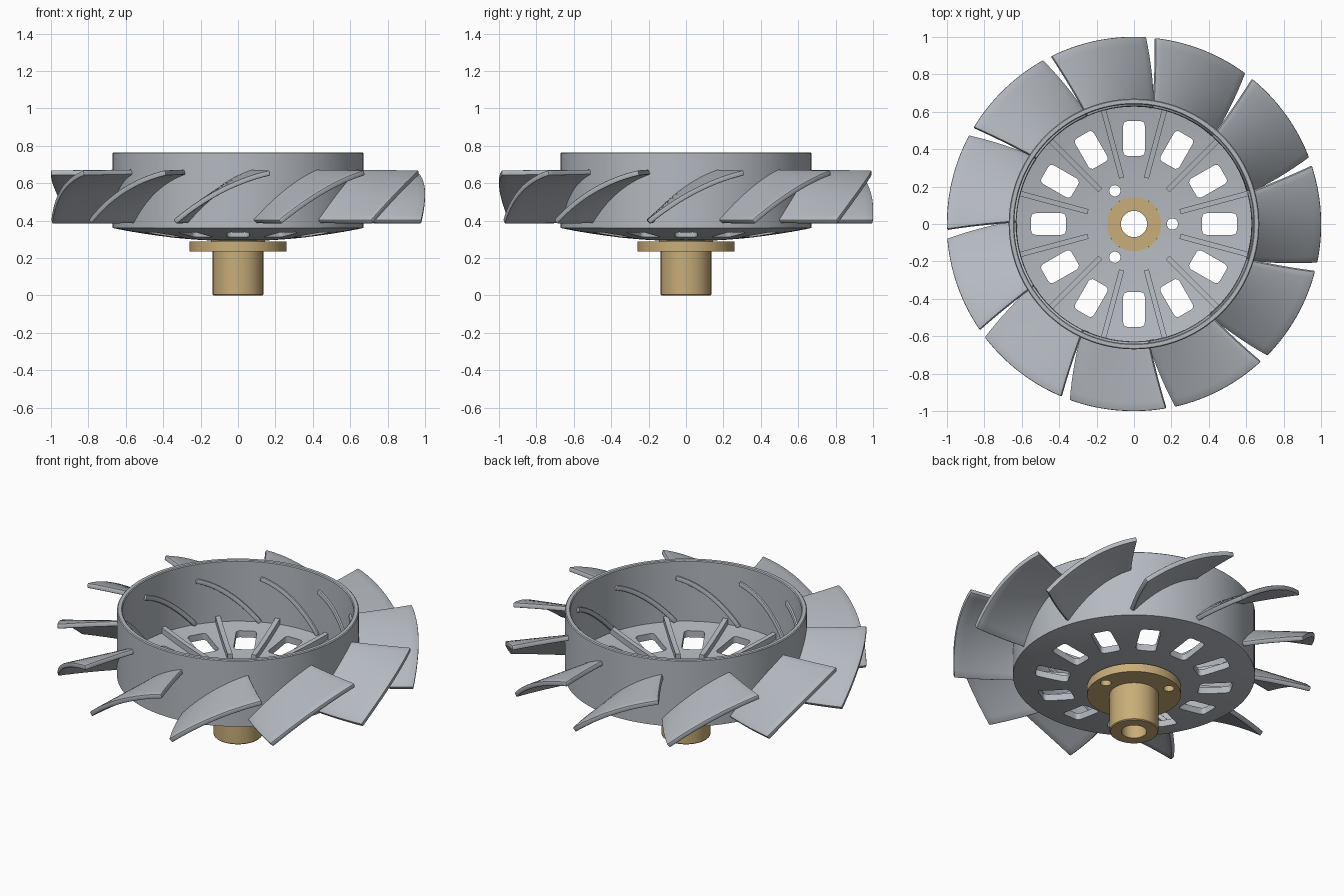
import bpy, bmesh
from math import sin, cos, pi, radians
from mathutils import Matrix, Vector

if "Cube" in bpy.data.objects:
    bpy.data.objects.remove(bpy.data.objects["Cube"])


def material(name, rgb):
    m = bpy.data.materials.new(name)
    m.use_nodes = True
    m.diffuse_color = (*rgb, 1)
    m.node_tree.nodes["Principled BSDF"].inputs["Base Color"].default_value = (*rgb, 1)
    return m


GREY = material("cast grey", (0.46, 0.49, 0.53))
BRASS = material("brass", (0.58, 0.42, 0.19))


def make(name, bm, mat):
    bmesh.ops.recalc_face_normals(bm, faces=bm.faces)
    me = bpy.data.meshes.new(name)
    bm.to_mesh(me)
    bm.free()
    me.materials.append(mat)
    ob = bpy.data.objects.new(name, me)
    bpy.context.scene.collection.objects.link(ob)
    return ob


def bake(ob):
    # apply the modifiers, then smooth with sharp edges kept
    dg = bpy.context.evaluated_depsgraph_get()
    me = bpy.data.meshes.new_from_object(ob.evaluated_get(dg))
    ob.modifiers.clear()
    ob.data = me
    bpy.ops.object.select_all(action='DESELECT')
    ob.select_set(True)
    bpy.context.view_layer.objects.active = ob
    bpy.ops.object.shade_smooth_by_angle(angle=radians(35))


def lathe(profile, steps=120):
    # closed (radius, height) loop revolved about z
    bm = bmesh.new()
    rings = [[bm.verts.new((r * cos(2 * pi * i / steps), r * sin(2 * pi * i / steps), z))
              for r, z in profile] for i in range(steps)]
    n = len(profile)
    for i in range(steps):
        a, b = rings[i], rings[(i + 1) % steps]
        for j in range(n):
            k = (j + 1) % n
            bm.faces.new((a[j], b[j], b[k], a[k]))
    return bm


def cut(ob, cutter):
    mod = ob.modifiers.new("cut", 'BOOLEAN')
    mod.operation = 'DIFFERENCE'
    mod.solver = 'EXACT'
    mod.object = cutter
    cutter.hide_render = True
    bake(ob)
    bpy.data.objects.remove(cutter)


def add_bolt_holes(bm):
    for k in range(3):
        a = 2 * pi * k / 3
        bmesh.ops.create_cone(bm, cap_ends=True, segments=24, radius1=0.03, radius2=0.03, depth=0.6,
                              matrix=Matrix.Translation((0.205 * cos(a), 0.205 * sin(a), 0.35)))


def dish(r):
    # underside height of the dished floor
    return 0.29 + 0.07 * (r / 0.67) ** 2


FLOOR = 0.04

# Hub: outer wall and dished floor in one lathe profile
radii = [0.145 + 0.07 * i for i in range(8)]
profile = [(r, dish(r)) for r in radii] + [(0.67, 0.36), (0.67, 0.76), (0.665, 0.765), (0.645, 0.765),
                                           (0.64, 0.76), (0.64, dish(0.64) + FLOOR)]
profile += [(r, dish(r) + FLOOR) for r in reversed(radii)]
hub = make("hub", lathe(profile), GREY)

# Floor windows and bolt holes
bm = bmesh.new()
for k in range(12):
    box = bmesh.ops.create_cube(bm, size=1)["verts"]
    bmesh.ops.scale(bm, vec=(0.185, 0.115, 0.4), verts=box)
    upright = [e for e in {e for v in box for e in v.link_edges}
               if abs(e.verts[0].co.z - e.verts[1].co.z) > 0.1]
    res = bmesh.ops.bevel(bm, geom=upright, offset=0.022, segments=4, profile=0.5, affect='EDGES')
    verts = {v for f in res["faces"] for v in f.verts}
    bmesh.ops.transform(bm, verts=list(verts), matrix=Matrix.Rotation(pi * k / 6, 4, 'Z')
                        @ Matrix.Translation((0.457, 0, 0.35)))
add_bolt_holes(bm)
cut(hub, make("hub_cutter", bm, GREY))

# Ribs between the windows
bm = bmesh.new()
samples = [0.255 + 0.0485 * i for i in range(9)]
outline = [(r, dish(r) + 0.02) for r in samples]
outline += [(r, dish(r) + FLOOR + 0.035) for r in reversed(samples)]
for k in range(12):
    turn = Matrix.Rotation(pi * (k + 0.5) / 6, 4, 'Z')
    sides = [[bm.verts.new(turn @ Vector((r, y, z))) for r, z in outline] for y in (-0.014, 0.014)]
    for s in sides:
        bm.faces.new(s)
    for j in range(len(outline)):
        i = j - 1
        bm.faces.new((sides[0][i], sides[0][j], sides[1][j], sides[1][i]))
bake(make("floor_ribs", bm, GREY))

# Swept, cambered blades sharing one mesh
NR, NT, COUNT = 8, 14, 11
bm = bmesh.new()
grid = []
for i in range(NR + 1):
    s = i / NR
    r = 0.628 + (1 - 0.628) * s
    row = []
    for j in range(NT + 1):
        t = j / NT
        low, high = -17.2 + 5.7 * s, 15.4 + 2.7 * s
        a = radians(low + (high - low) * t)
        z = 0.393 + 0.262 * t + 0.15 * t * (1 - t) + 0.006 * t * (1 - s)
        row.append(bm.verts.new((r * cos(a), r * sin(a), z)))
    grid.append(row)
for i in range(NR):
    for j in range(NT):
        bm.faces.new((grid[i][j], grid[i + 1][j], grid[i + 1][j + 1], grid[i][j + 1]))
blade = make("blade_1", bm, GREY)
solid = blade.modifiers.new("thickness", 'SOLIDIFY')
solid.thickness = 0.028
solid.offset = 0
bevel = blade.modifiers.new("soft edges", 'BEVEL')
bevel.width = 0.006
bevel.segments = 2
bevel.limit_method = 'ANGLE'
bevel.angle_limit = radians(50)
bake(blade)
for k in range(1, COUNT):
    copy = bpy.data.objects.new("blade_%d" % (k + 1), blade.data)
    copy.rotation_euler.z = 2 * pi * k / COUNT
    bpy.context.scene.collection.objects.link(copy)

# Brass shaft sleeve with bolt flange and a spigot through the floor
sleeve = make("shaft_sleeve", lathe([(0.07, 0), (0.13, 0), (0.135, 0.005), (0.135, 0.235), (0.26, 0.235),
                                     (0.26, 0.287), (0.145, 0.287), (0.145, 0.33), (0.07, 0.33)], 96), BRASS)
bm = bmesh.new()
add_bolt_holes(bm)
cut(sleeve, make("sleeve_cutter", bm, BRASS))
